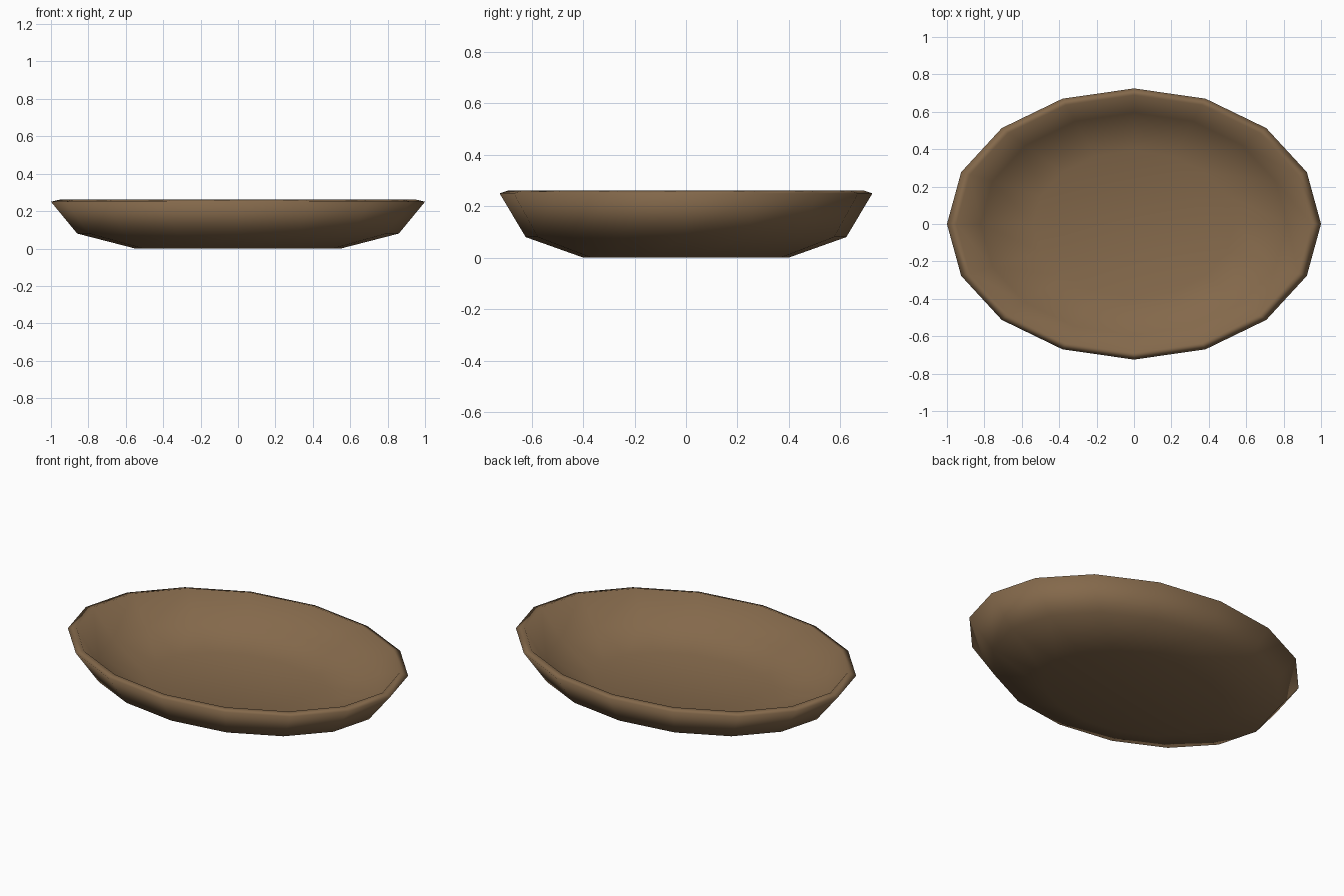
import bpy
import bmesh
from math import cos, sin, tau

cube = bpy.data.objects.get("Cube")
if cube:
    bpy.data.objects.remove(cube, do_unlink=True)

SIDES = 16
DEPTH_RATIO = 0.725

# Shell section from underside, over the rim, to inner floor: (radius, height)
PROFILE = [(0.55, 0.0), (0.86, 0.08), (1.0, 0.25),
           (0.95, 0.262), (0.82, 0.11), (0.54, 0.04)]


def make_material(name, colour):
    mat = bpy.data.materials.new(name)
    mat.use_nodes = True
    mat.diffuse_color = colour
    mat.node_tree.nodes["Principled BSDF"].inputs["Base Color"].default_value = colour
    return mat


def add_ring(bm, radius, height):
    angles = [tau * i / SIDES for i in range(SIDES)]
    return [bm.verts.new((radius * cos(a), radius * DEPTH_RATIO * sin(a), height))
            for a in angles]


# Oval dish: rings joined into walls, closed underneath and inside
bm = bmesh.new()
rings = [add_ring(bm, r, z) for r, z in PROFILE]
for low, high in zip(rings, rings[1:]):
    for i in range(SIDES):
        j = (i + 1) % SIDES
        bm.faces.new((low[i], low[j], high[j], high[i]))
bm.faces.new(rings[0][::-1])
bm.faces.new(rings[-1])
for face in bm.faces:
    face.smooth = True

mesh = bpy.data.meshes.new("oval_dish")
bm.to_mesh(mesh)
bm.free()
mesh.materials.append(make_material("warm brown", (0.23, 0.14, 0.07, 1.0)))
dish = bpy.data.objects.new("oval_dish", mesh)
bpy.context.collection.objects.link(dish)
